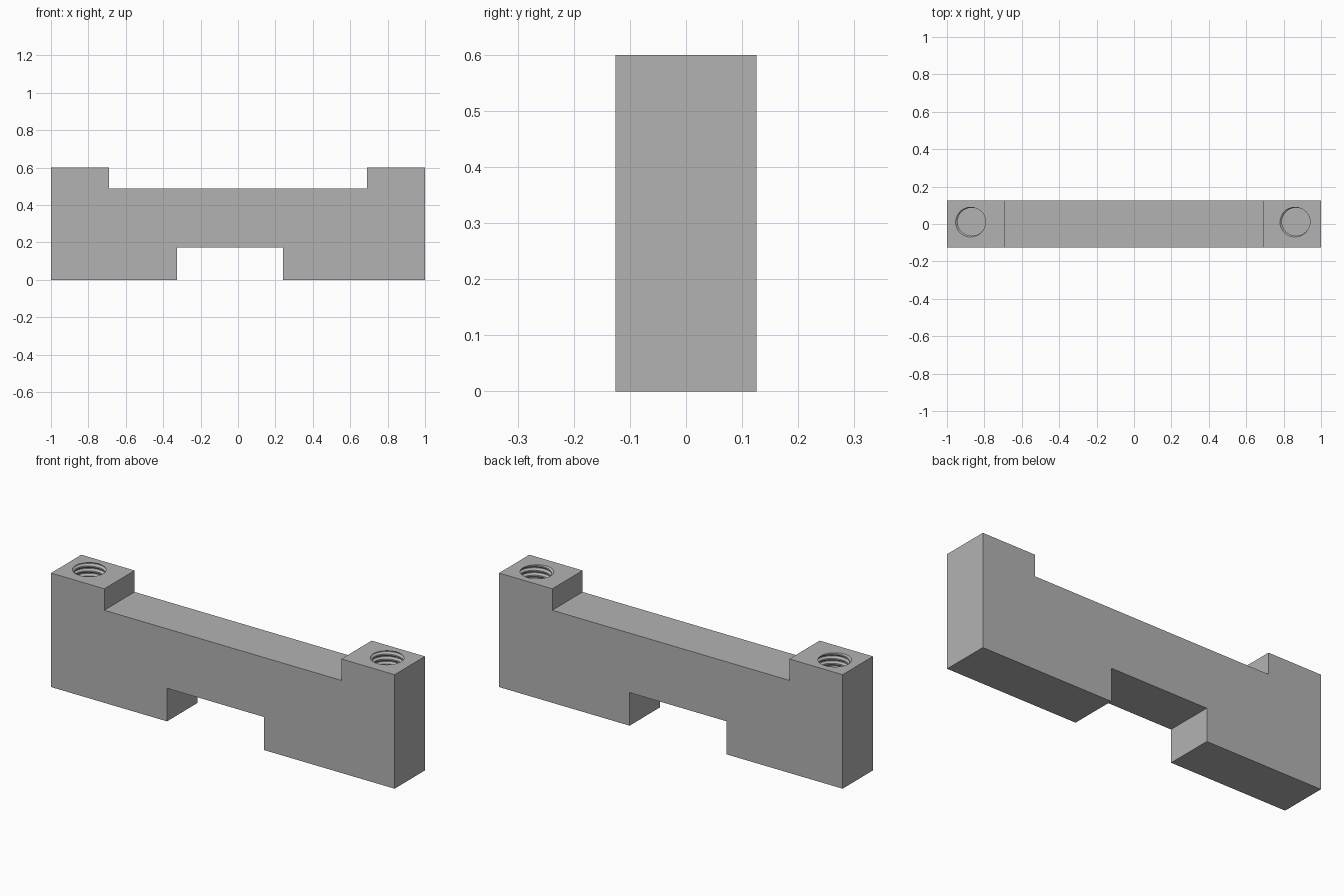
import bpy, bmesh, math

cube = bpy.data.objects.get("Cube")
if cube:
    bpy.data.objects.remove(cube, do_unlink=True)

grey = bpy.data.materials.new("mid_grey")
grey.use_nodes = True
colour = (0.45, 0.45, 0.45, 1)
grey.diffuse_color = colour
grey.node_tree.nodes["Principled BSDF"].inputs["Base Color"].default_value = colour

HALF_DEPTH = 0.126
TOP = 0.6
HOLE_BOTTOM = 0.3
PITCH = 0.026
MINOR, MAJOR = 0.075, 0.086
SEGMENTS = 40


def add_object(name, bm):
    bmesh.ops.recalc_face_normals(bm, faces=bm.faces)
    mesh = bpy.data.meshes.new(name)
    bm.to_mesh(mesh)
    bm.free()
    mesh.materials.append(grey)
    obj = bpy.data.objects.new(name, mesh)
    bpy.context.collection.objects.link(obj)
    return obj


def make_body():
    # Side profile with a wide step on top and an off-centre notch below
    profile = [(-1, 0), (-0.325, 0), (-0.325, 0.174), (0.24, 0.174), (0.24, 0), (1, 0),
               (1, TOP), (0.69, TOP), (0.69, 0.487), (-0.69, 0.487), (-0.69, TOP), (-1, TOP)]
    bm = bmesh.new()
    face = bm.faces.new([bm.verts.new((x, -HALF_DEPTH, z)) for x, z in profile])
    extruded = bmesh.ops.extrude_face_region(bm, geom=[face])["geom"]
    verts = [v for v in extruded if isinstance(v, bmesh.types.BMVert)]
    bmesh.ops.translate(bm, verts=verts, vec=(0, 2 * HALF_DEPTH, 0))
    return add_object("mounting_bar", bm)


def make_thread_cutter(name, x, y):
    # Helical wall: crest, flank, root and flank repeated along the screw axis
    tooth = [(0.0, MAJOR), (0.12, MAJOR), (0.43, MINOR), (0.69, MINOR)]
    turns = math.ceil((TOP - HOLE_BOTTOM) / PITCH) + 6
    rows = turns * len(tooth)
    start = TOP - (turns - 3) * PITCH - PITCH * 0.62
    bm = bmesh.new()
    grid = []
    for i in range(SEGMENTS):
        angle = math.tau * i / SEGMENTS
        column = []
        for k in range(rows):
            step, radius = tooth[k % len(tooth)]
            z = start + PITCH * (k // len(tooth) + step + i / SEGMENTS)
            column.append(bm.verts.new((x + radius * math.cos(angle),
                                        y + radius * math.sin(angle), z)))
        grid.append(column)
    for i in range(SEGMENTS):
        last = i == SEGMENTS - 1
        here, there = grid[i], grid[(i + 1) % SEGMENTS]
        shift = len(tooth) if last else 0
        for k in range(rows - 1 - shift):
            bm.faces.new((here[k], there[k + shift], there[k + 1 + shift], here[k + 1]))
    # Trim both ends flat and close them
    for z, direction in ((HOLE_BOTTOM, -1), (TOP + 0.02, 1)):
        cut = bmesh.ops.bisect_plane(bm, geom=bm.verts[:] + bm.edges[:] + bm.faces[:],
                                     plane_co=(0, 0, z), plane_no=(0, 0, direction),
                                     clear_outer=True)["geom_cut"]
        rim = [e for e in cut if isinstance(e, bmesh.types.BMEdge)]
        bmesh.ops.edgeloop_fill(bm, edges=rim)
    cutter = add_object(name, bm)
    cutter.hide_render = True
    return cutter


body = make_body()

# Threaded blind hole in each raised end
for side, x in (("right", -0.868), ("left", 0.866)):
    cutter = make_thread_cutter(side + "_thread_cutter", x, 0.012)
    mod = body.modifiers.new(side + "_threaded_hole", 'BOOLEAN')
    mod.operation = 'DIFFERENCE'
    mod.solver = 'EXACT'
    mod.object = cutter
    bpy.context.view_layer.objects.active = body
    bpy.ops.object.modifier_apply(modifier=mod.name)
    bpy.data.objects.remove(cutter, do_unlink=True)

# Smooth the thread while keeping the bar edges crisp
bpy.ops.object.select_all(action='DESELECT')
body.select_set(True)
bpy.context.view_layer.objects.active = body
bpy.ops.object.shade_smooth_by_angle(angle=math.radians(30))
